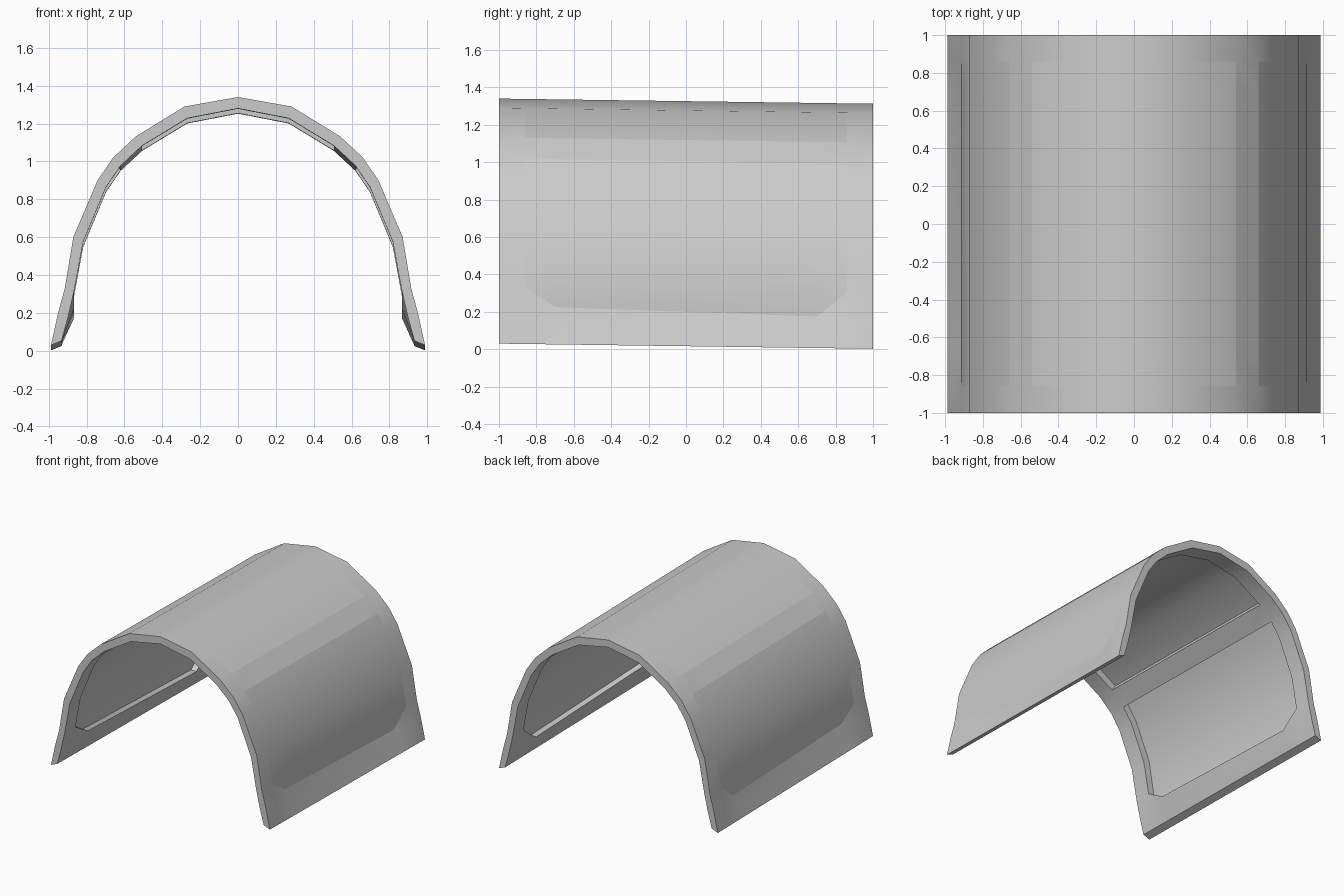
import bpy, bmesh
from math import radians

if "Cube" in bpy.data.objects:
    bpy.data.objects.remove(bpy.data.objects["Cube"])

# Half cross-sections at the front end, from foot to crown (index 1 is the window sill)
OUTER = [(.988, .03), (.95, .20), (.915, .33), (.87, .60), (.742, .90),
         (.66, 1.02), (.54, 1.132), (.283, 1.29), (0, 1.34)]
INNER = [(.932, .052), (.897, .18), (.865, .32), (.818, .575), (.697, .865),
         (.62, .978), (.507, 1.083), (.268, 1.228), (0, 1.28)]
SILL_X = (.915, .865)
YS = [-1, -.86, -.70, .70, .86, 1]
N = 2 * len(OUTER) - 1                      # points across the whole arch


def point(layer, k, j):
    """Position on layer 0 (outer) or 1 (inner), k across, j along y."""
    half = (OUTER, INNER)[layer]
    mirrored = k >= len(half)
    i = N - 1 - k if mirrored else k
    x, z = half[i]
    y = YS[j]
    z -= .0138 * (y + 1)                    # slight fall towards the back
    if i == 1 and j in (2, 3):              # sill pulled inward under the window
        x, z = SILL_X[layer], .20 - .036 * y
    return (-x if mirrored else x, y, z)


def cells():
    """Yield (part, corner list) for every patch of the arch."""
    for k in range(N - 1):
        i = min(k, N - 2 - k)
        side = 'right_window' if k < N / 2 - 1 else 'left_window'
        for j in range(len(YS) - 1):
            quad = [(k, j), (k + 1, j), (k + 1, j + 1), (k, j + 1)]
            if i == 1 and j in (1, 3):      # chamfered lower window corners
                sill, top = (k, k + 1) if k < N / 2 - 1 else (k + 1, k)
                far, near = (1, 2) if j == 1 else (4, 3)
                yield 'frame', [(sill, far), (sill, near), (top, far)]
                yield side, [(sill, near), (top, near), (top, far)]
            elif i == 1 and j == 2 or 2 <= i <= 4 and 1 <= j <= 3:
                yield side, quad
            elif i >= 6 and 1 <= j <= 3:
                yield 'roof_panel', quad
            else:
                yield 'frame', quad


def build(name, patches, thick):
    bm = bmesh.new()
    cache = {}

    def vert(layer, c):
        if (layer, c) not in cache:
            cache[layer, c] = bm.verts.new(point(layer, *c))
        return cache[layer, c]

    edges = {}
    for cs in patches:
        bm.faces.new([vert(0, c) for c in cs])
        if thick:
            bm.faces.new([vert(1, c) for c in reversed(cs)])
        for a, b in zip(cs, cs[1:] + cs[:1]):
            edges.setdefault(frozenset((a, b)), []).append((a, b))
    # walls around the rim and the recesses
    if thick:
        for use in edges.values():
            if len(use) == 1:
                a, b = use[0]
                bm.faces.new([vert(0, b), vert(0, a), vert(1, a), vert(1, b)])
    bmesh.ops.recalc_face_normals(bm, faces=bm.faces)
    if not thick:                           # thin sheets face outward
        bm.normal_update()
        flip = [f for f in bm.faces
                if f.normal.x * f.calc_center_median().x
                + f.normal.z * (f.calc_center_median().z - .1) < 0]
        bmesh.ops.reverse_faces(bm, faces=flip)
    me = bpy.data.meshes.new(name)
    bm.to_mesh(me)
    bm.free()
    ob = bpy.data.objects.new(name, me)
    bpy.context.collection.objects.link(ob)
    me.shade_smooth()
    me.set_sharp_from_angle(angle=radians(35))
    return ob


parts = {}
for part, corners in cells():
    parts.setdefault(part, []).append(corners)

# Thick arched frame, then thin panels closing its openings on the outside
for part, patches in parts.items():
    build('arched_frame' if part == 'frame' else part, patches, part == 'frame')
